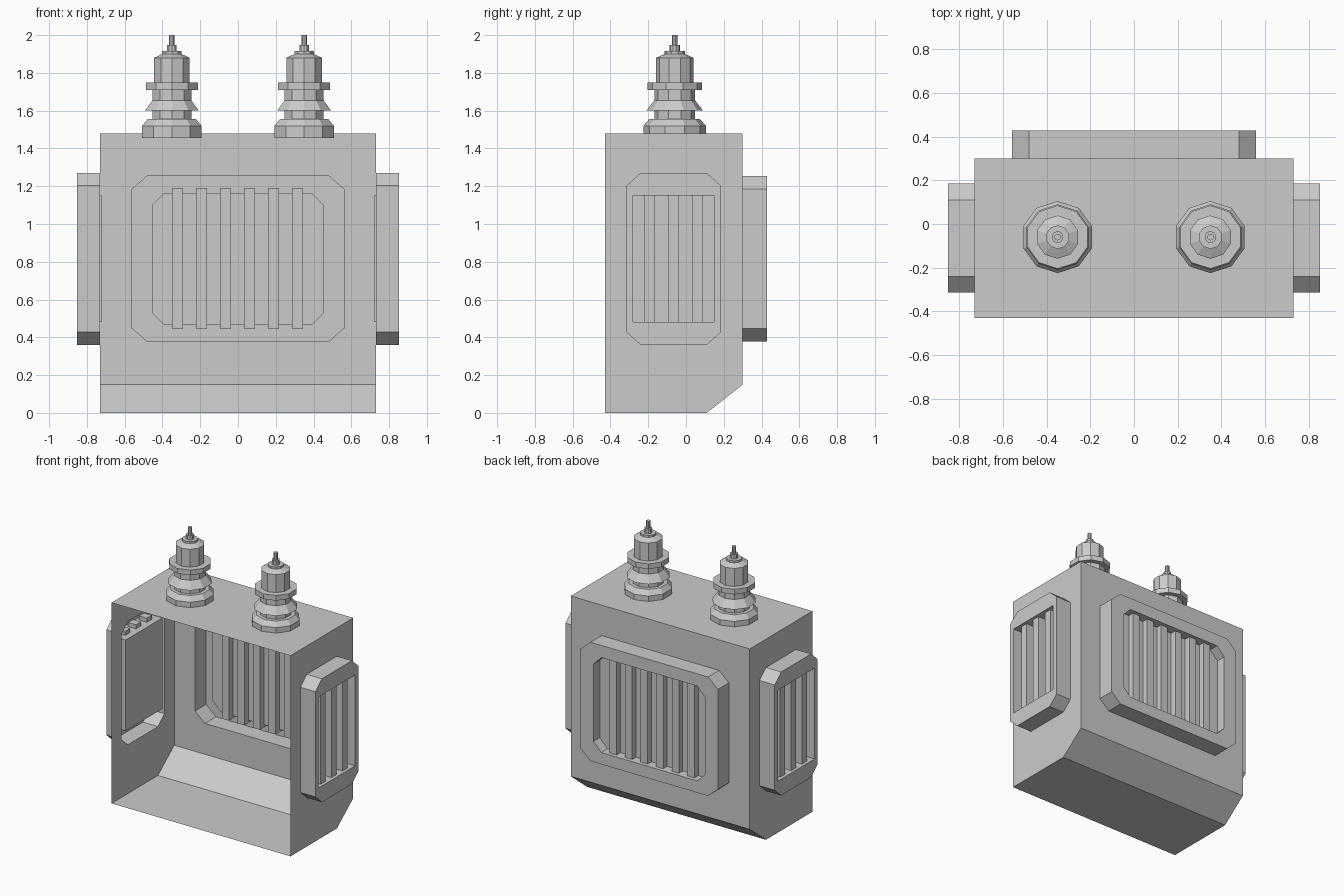
import bpy, bmesh, math
from mathutils import Vector

if "Cube" in bpy.data.objects:
    bpy.data.objects.remove(bpy.data.objects["Cube"])


def finish(bm, name):
    bmesh.ops.remove_doubles(bm, verts=bm.verts, dist=1e-4)
    bmesh.ops.recalc_face_normals(bm, faces=bm.faces)
    me = bpy.data.meshes.new(name)
    bm.to_mesh(me)
    bm.free()
    ob = bpy.data.objects.new(name, me)
    bpy.context.collection.objects.link(ob)
    return ob


def octagon(u0, u1, z0, z1, cu, cz):
    return [(u0 + cu, z0), (u1 - cu, z0), (u1, z0 + cz), (u1, z1 - cz),
            (u1 - cu, z1), (u0 + cu, z1), (u0, z1 - cz), (u0, z0 + cz)]


def on_back(pts, y):
    return [Vector((u, y, z)) for u, z in pts]


def on_side(pts, x):
    return [Vector((x, u, z)) for u, z in pts]


def wall(bm, outer, hole, normal):
    edges = []
    for pts in (outer, hole):
        vs = [bm.verts.new(p) for p in pts]
        edges += [bm.edges.new((vs[i], vs[i - 1])) for i in range(len(vs))]
    bmesh.ops.triangle_fill(bm, edges=edges, use_beauty=True, normal=normal)


def vent(name, rings):
    # hollow raised rim, then a pocket with a closed floor
    bm = bmesh.new()
    loops = [[bm.verts.new(p) for p in r] for r in rings]
    for a, b in zip(loops, loops[1:]):
        for i in range(8):
            bm.faces.new((a[i - 1], a[i], b[i], b[i - 1]))
    bm.faces.new(loops[-1])
    return finish(bm, name)


def box(name, lo, hi):
    bm = bmesh.new()
    bmesh.ops.create_cube(bm, size=1)
    for v in bm.verts:
        v.co = [(l + h) / 2 + c * (h - l) for l, h, c in zip(lo, hi, v.co)]
    return finish(bm, name)


W, YF, YB, H = 0.73, -0.43, 0.30, 1.48
back_out = octagon(-0.56, 0.56, 0.378, 1.255, 0.08, 0.07)
back_in = octagon(-0.455, 0.455, 0.465, 1.165, 0.065, 0.065)
side_out = octagon(-0.315, 0.185, 0.36, 1.27, 0.075, 0.067)
side_in = octagon(-0.28, 0.147, 0.48, 1.15, 0, 0)

# Open-fronted tank shell with vent openings
profile = [(YF, 0), (0.11, 0), (YB, 0.15), (YB, H), (YF, H)]
bm = bmesh.new()
for i in (0, 1, 3):
    (ya, za), (yb, zb) = profile[i], profile[i + 1]
    bm.faces.new([bm.verts.new(p) for p in
                  ((-W, ya, za), (W, ya, za), (W, yb, zb), (-W, yb, zb))])
back = [(-W, 0.15), (W, 0.15), (W, H), (-W, H)]
wall(bm, on_back(back, YB), on_back(back_out, YB), (0, 1, 0))
for s in (-1, 1):
    wall(bm, on_side(profile, s * W), on_side(side_out, s * W), (s, 0, 0))
finish(bm, "tank_shell")

# Back vent with slats
vent("back_vent", [on_back(back_out, YB), on_back(back_out, 0.428),
                   on_back(back_in, 0.428), on_back(back_in, 0.355)])
for i in range(6):
    x = -0.32 + i * 0.127
    box(f"back_slat_{i + 1}", (x - 0.029, 0.31, 0.445), (x + 0.029, 0.40, 1.19))

# Side vents with slats
for s, label in ((-1, "left"), (1, "right")):
    vent(label + "_vent", [on_side(side_out, s * W), on_side(side_out, s * 0.853),
                           on_side(side_in, s * 0.853), on_side(side_in, s * 0.72)])
    for i in range(3):
        y = -0.194 + i * 0.127
        xs = sorted((s * 0.765, s * 0.83))
        box(f"{label}_slat_{i + 1}", (xs[0], y - 0.029, 0.455), (xs[1], y + 0.029, 1.18))

# Insulator bushings: lathed ten-sided profile
lathe = [(0.165, 1.455), (0.165, 1.52), (0.135, 1.555), (0.108, 1.555), (0.108, 1.60),
         (0.15, 1.60), (0.108, 1.655), (0.108, 1.71), (0.145, 1.71), (0.145, 1.748),
         (0.099, 1.748), (0.099, 1.88), (0.054, 1.90), (0.054, 1.915), (0.027, 1.915),
         (0.027, 1.948), (0.015, 1.948), (0.015, 2.0)]
N = 10
for s, label in ((-1, "left"), (1, "right")):
    bm = bmesh.new()
    rings = []
    for r, z in lathe:
        rings.append([bm.verts.new((s * 0.35 + r * math.sin(2 * math.pi * k / N),
                                    -0.06 + r * math.cos(2 * math.pi * k / N), z))
                      for k in range(N)])
    for a, b in zip(rings, rings[1:]):
        for k in range(N):
            bm.faces.new((a[k - 1], a[k], b[k], b[k - 1]))
    bm.faces.new(rings[0])
    bm.faces.new(rings[-1])
    finish(bm, label + "_bushing")
